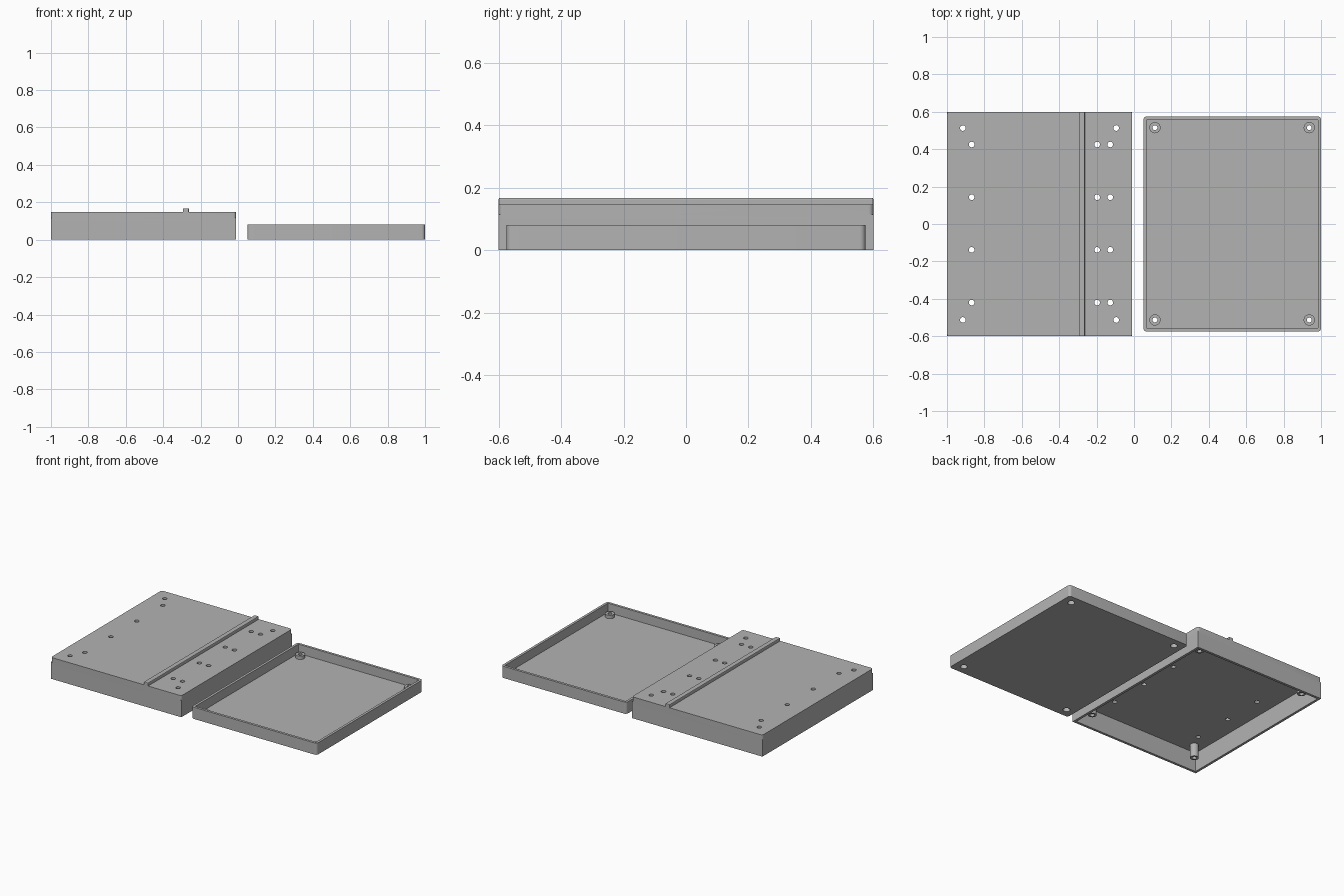
import bpy, bmesh
from mathutils import Matrix, Vector

cube = bpy.data.objects.get("Cube")
if cube:
    bpy.data.objects.remove(cube, do_unlink=True)

grey = bpy.data.materials.new("plain grey")
grey.use_nodes = True
COLOUR = (0.45, 0.45, 0.45, 1)
grey.diffuse_color = COLOUR
grey.node_tree.nodes["Principled BSDF"].inputs["Base Color"].default_value = COLOUR


def finish(bm, name):
    mesh = bpy.data.meshes.new(name)
    bm.to_mesh(mesh)
    bm.free()
    mesh.materials.append(grey)
    obj = bpy.data.objects.new(name, mesh)
    bpy.context.collection.objects.link(obj)
    return obj


def block(name, x, y, z, radius=0):
    """Box from (min, max) ranges, with optional rounded upright corners."""
    bm = bmesh.new()
    size = Vector((x[1] - x[0], y[1] - y[0], z[1] - z[0]))
    centre = Vector((sum(x), sum(y), sum(z))) / 2
    bmesh.ops.create_cube(bm, size=1, matrix=Matrix.Translation(centre) @ Matrix.Diagonal(size.to_4d()))
    if radius:
        upright = [e for e in bm.edges if abs(e.verts[0].co.z - e.verts[1].co.z) > 0.001]
        bmesh.ops.bevel(bm, geom=upright, offset=radius, segments=6, profile=0.5, affect='EDGES')
    return finish(bm, name)


def rods(name, spots, radius, z):
    """Upright cylinders at every spot."""
    bm = bmesh.new()
    for x, y in spots:
        bmesh.ops.create_cone(bm, cap_ends=True, segments=24, radius1=radius, radius2=radius, depth=z[1] - z[0],
                              matrix=Matrix.Translation((x, y, sum(z) / 2)))
    return finish(bm, name)


def combine(obj, operation, *others):
    bpy.context.view_layer.objects.active = obj
    for other in others:
        mod = obj.modifiers.new("join or cut", 'BOOLEAN')
        mod.operation, mod.solver, mod.object = operation, 'EXACT', other
        bpy.ops.object.modifier_apply(modifier=mod.name)
        bpy.data.objects.remove(other, do_unlink=True)


def smooth(obj):
    bpy.ops.object.select_all(action='DESELECT')
    obj.select_set(True)
    bpy.context.view_layer.objects.active = obj
    bpy.ops.object.shade_smooth_by_angle(angle=0.6)


TOP, WALL = 0.147, 0.017

# Case: square lower body, upper part with rounded corners, open below
case = block("case", (-1, -0.01), (-0.6, 0.6), (0, 0.115))
combine(case, 'UNION', block("case_top", (-1, -0.01), (-0.6, 0.6), (0.1, TOP), 0.015))
combine(case, 'DIFFERENCE', block("cavity", (-1 + WALL, -0.01 - WALL), (-0.6 + WALL, 0.6 - WALL), (-0.1, TOP - WALL)))

# Screw posts under the corners, and drilled holes
corners = [(x, y) for x in (-0.915, -0.095) for y in (-0.513, 0.513)]
mounts = [(x, y) for x in (-0.868, -0.197, -0.127) for y in (-0.42, -0.138, 0.143, 0.425)]
combine(case, 'UNION', rods("posts", corners, 0.027, (0.04, TOP - 0.005)))
combine(case, 'DIFFERENCE', rods("holes", corners + mounts, 0.015, (-0.1, 0.3)))

# Raised rail across the case, with softened top edges
rail = block("rail", (-0.295, -0.262), (-0.6, 0.6), (TOP - 0.005, 0.168))
bevel = rail.modifiers.new("soft top", 'BEVEL')
bevel.width, bevel.segments = 0.005, 2

# Tray: shallow open box with screw bosses and recesses underneath
tray = block("tray", (0.05, 1), (-0.575, 0.575), (0, 0.08), 0.018)
combine(tray, 'DIFFERENCE', block("hollow", (0.05 + WALL, 1 - WALL), (-0.575 + WALL, 0.575 - WALL), (WALL, 0.2), 0.004))
bosses = [(x, y) for x in (0.112, 0.937) for y in (-0.513, 0.515)]
combine(tray, 'UNION', rods("bosses", bosses, 0.03, (0.005, 0.04)))
combine(tray, 'DIFFERENCE', rods("recesses", bosses, 0.022, (-0.1, 0.025)), rods("bores", bosses, 0.013, (-0.1, 0.2)))

for part in (case, tray):
    smooth(part)
